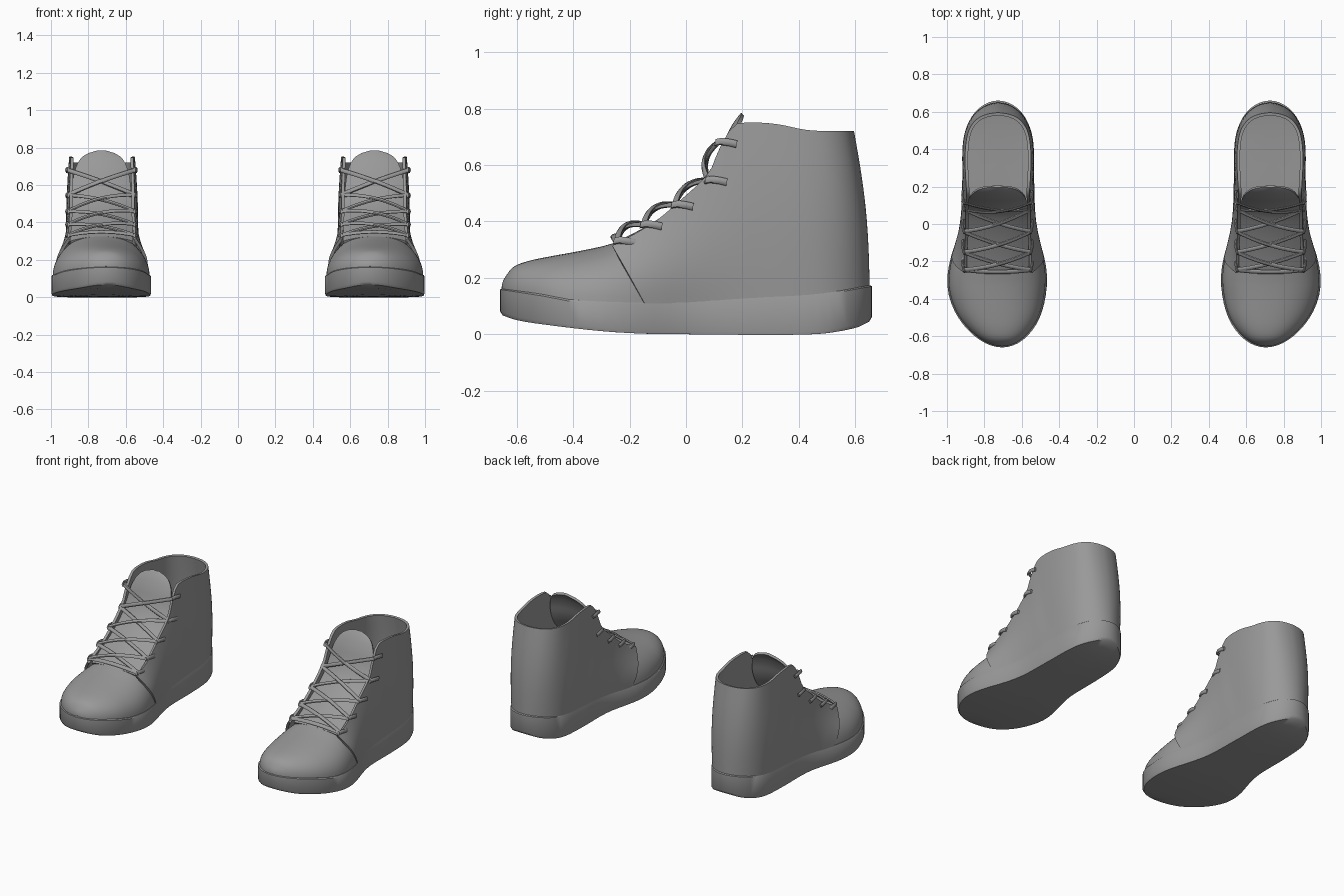
import bpy, bmesh, math
from mathutils import Vector

if "Cube" in bpy.data.objects:
    bpy.data.objects.remove(bpy.data.objects["Cube"])

grey = bpy.data.materials.new("shoe_grey")
grey.diffuse_color = (0.32, 0.32, 0.32, 1)
grey.use_nodes = True
grey.node_tree.nodes["Principled BSDF"].inputs["Base Color"].default_value = grey.diffuse_color
L = 0.66          # half length of the sole
CX = 0.73         # centre line of one shoe


def spline(table, t, col=1):
    """Smooth interpolation of a column in a table keyed by its first column."""
    n = len(table)
    t = min(max(t, table[0][0]), table[-1][0])
    i = next((k for k in range(n - 1) if t <= table[k + 1][0]), n - 2)

    def slope(k):
        a, b = table[max(k - 1, 0)], table[min(k + 1, n - 1)]
        return (b[col] - a[col]) / (b[0] - a[0])
    h = table[i + 1][0] - table[i][0]
    s = (t - table[i][0]) / h
    return ((2*s**3 - 3*s*s + 1) * table[i][col] + (s**3 - 2*s*s + s) * h * slope(i)
            + (3*s*s - 2*s**3) * table[i + 1][col] + (s**3 - s*s) * h * slope(i + 1))


def angle(y):
    return math.acos(max(-1, min(1, -y / L)))


def by_angle(table):
    return [(angle(y), v) for y, v in table]


HALF = by_angle([(-.66, 0), (-.6, .14), (-.5, .218), (-.4, .255), (-.3, .267), (-.2, .255),
                 (-.1, .227), (0, .2), (.1, .188), (.3, .185), (.5, .172), (.6, .122), (.66, 0)])
CENTRE = [(-.66, .705), (-.4, .73), (-.2, .73), (0, .726), (.66, .726)]
SOLE_TOP = [(-.66, .165), (-.5, .14), (-.4, .122), (-.15, .112), (0, .117), (.2, .132), (.5, .15), (.66, .176)]
SOLE_LOW = [(-.66, .07), (-.6, .05), (-.5, .034), (-.3, .011), (-.15, .002), (0, 0), (.45, 0), (.6, .022), (.66, .05)]
TOE_TOP = by_angle([(-.66, .165), (-.645, .205), (-.62, .235), (-.57, .255), (-.5, .27), (-.4, .288),
                    (-.3, .308), (-.25, .322), (-.12, .35)])
# top edge of the side panels: position, y, z, half width
RIM = [(0, -.26, .31, .175), (.13, -.12, .39, .17), (.22, -.03, .465, .165), (.31, .08, .57, .165),
       (.37, .12, .66, .163), (.41, .165, .735, .16), (.45, .21, .75, .163), (.55, .32, .745, .168),
       (.65, .42, .725, .165), (.75, .5, .72, .148), (.85, .555, .72, .108), (.93, .58, .72, .055),
       (1, .588, .72, 0)]
# tongue: position, y, z, half width
TONGUE = [(0, -.25, .318, .165), (.15, -.15, .37, .165), (.35, -.03, .445, .163), (.5, .06, .52, .16),
          (.62, .11, .6, .155), (.75, .14, .68, .143), (.87, .17, .74, .115), (.95, .19, .768, .075),
          (1, .2, .78, .02)]
ROWS = [(-.245, .33), (-.15, .388), (-.04, .458), (.08, .545), (.115, .68)]


def outline(a):
    """Point on the sole outline, a = 0 at the toe tip and pi at the heel."""
    y = -L * math.cos(a)
    side = 1 if math.sin(a) >= 0 else -1
    half = max(0, spline(HALF, a if a <= math.pi else 2 * math.pi - a))
    return spline(CENTRE, y) + side * half, y


def finish(name, bm, thickness=0):
    bmesh.ops.remove_doubles(bm, verts=bm.verts, dist=1e-5)
    bmesh.ops.recalc_face_normals(bm, faces=bm.faces)
    mesh = bpy.data.meshes.new(name)
    bm.to_mesh(mesh)
    bm.free()
    mesh.materials.append(grey)
    ob = bpy.data.objects.new(name, mesh)
    bpy.context.collection.objects.link(ob)
    if thickness:
        mod = ob.modifiers.new("thickness", 'SOLIDIFY')
        mod.thickness, mod.offset = thickness, 0
    mod = ob.modifiers.new("other_shoe", 'MIRROR')
    mod.use_mirror_merge = False
    return ob


def grid(bm, rows, closed=False):
    """Skin rows of points with quads."""
    vs = [[bm.verts.new(p) for p in r] for r in rows]
    for r, q in zip(vs, vs[1:]):
        n = len(r)
        for i in range(n if closed else n - 1):
            j = (i + 1) % n
            bm.faces.new((r[i], r[j], q[j], q[i]))
    return vs


# sole: concentric rings over the top, down the wall and across the bottom
def sole_ring(scale, table, lift=0):
    ring = []
    for i in range(72):
        x, y = outline(2 * math.pi * i / 72)
        y *= scale
        ring.append((CX + (x - CX) * scale, y, spline(table, y) + lift))
    return ring


bm = bmesh.new()
rings = [sole_ring(s, SOLE_TOP) for s in (.001, .25, .5, .75, .9, .985)]
rings += [sole_ring(1, SOLE_TOP, -.006), sole_ring(1, SOLE_LOW, .012)]
rings += [sole_ring(s, SOLE_LOW) for s in (.985, .9, .75, .5, .25, .001)]
vs = grid(bm, rings, True)
bm.faces.new(vs[0])
bm.faces.new(vs[-1])
finish("sole", bm)

# toe box: arched sections from the tip back under the side panels
bm = bmesh.new()
rows = []
end = math.acos(.12 / .65)
for k in range(25):
    th = max(.01, end * k / 24)
    y = -.65 * math.cos(th)
    w = spline(HALF, th) * .955
    base = spline(SOLE_TOP, y) - .008
    h = max(.002, spline(TOE_TOP, th) - base)
    row = []
    for i in range(29):
        p = math.pi * i / 28
        c, s = math.cos(p), max(0, math.sin(p))
        row.append((spline(CENTRE, y) + w * math.copysign(abs(c) ** .91, c), y, base + h * s ** .91))
    rows.append(row)
grid(bm, rows)
finish("toe_box", bm, .008)

# side panels: one wrap from the inner eyelets round the heel to the outer eyelets
bm = bmesh.new()
a0 = math.acos(.15 / L)
cols = []
for i in range(81):
    a = a0 + (2 * math.pi - 2 * a0) * i / 80
    u = 1 - abs(a - math.pi) / (math.pi - a0)
    side = 1 if i < 40 else -1
    x, y = outline(a)
    c = spline(CENTRE, y)
    base = Vector((c + (x - c) * .955, y * .975, spline(SOLE_TOP, y) - .008))
    ry, rz, rh = (spline(RIM, u, k) for k in (1, 2, 3))
    rim = Vector((CX - .003 + side * max(0, rh), ry, rz))
    out = Vector((x - c, max(0, y - .45), 0)).normalized()
    bulge = .03 + (.014 - .03) * min(1, u / .3)
    cols.append([base.lerp(rim, v / 12) + out * bulge * math.sin(math.pi * v / 12) for v in range(13)])
grid(bm, cols)
finish("side_panels", bm, .016)

# tongue: curved strip with a rounded tip, its edges tucked under the side panels
bm = bmesh.new()
rows = []
for k in range(25):
    t = k / 24
    y, z, w = (spline(TONGUE, t, j) for j in (1, 2, 3))
    drop = .04 * (1 - .5 * t) * (w / .165)
    rows.append([(CX + w * s / 6, y + drop * .6 * (s / 6) ** 2, z - drop * .6 * (s / 6) ** 2)
                 for s in range(-6, 7)])
grid(bm, rows)
finish("tongue", bm, .014)

# laces: flat oval ribbons
bm = bmesh.new()


def ribbon(points, wide, thin):
    ring = [(math.cos(math.pi * i / 4), math.sin(math.pi * i / 4)) for i in range(8)]
    vs = grid(bm, [[Vector(p) + wide * .013 * c + thin * .007 * s for c, s in ring] for p in points], True)
    bm.faces.new(vs[0])
    bm.faces.new(vs[-1])


def lace(start, finish_row, flip, lift):
    (ya, za), (yb, zb) = start, finish_row
    wide = Vector((0, yb - ya, zb - za))
    wide = wide.normalized() if wide.length > .01 else Vector((0, .85, .53))
    thin = Vector((0, -wide.z, wide.y))
    pts = []
    for i in range(17):
        s = i / 8 - 1
        f = (s + 1) / 2
        p = Vector((CX + flip * .182 * s, ya + (yb - ya) * f, za + (zb - za) * f))
        pts.append(p + thin * lift * (1 - s * s))
    ribbon(pts, wide, thin)


lace(ROWS[0], ROWS[0], 1, .022)
for lower, upper in zip(ROWS, ROWS[1:]):
    lace(lower, upper, 1, .024)
    lace(lower, upper, -1, .034)

# lace ends folded back over the panel edges
for y, z in ROWS:
    for side in (1, -1):
        pts = [(CX + side * x, y + d, z + e) for x, d, e in
               ((.176, -.012, 0), (.183, .01, .004), (.187, .04, 0), (.184, .065, -.006))]
        ribbon(pts, Vector((0, .2, .98)), Vector((side, 0, 0)))
finish("laces", bm)

# bake the modifiers, then smooth with sharp edges kept
bpy.ops.object.select_all(action='SELECT')
bpy.context.view_layer.objects.active = bpy.data.objects["sole"]
bpy.ops.object.convert(target='MESH')
bpy.ops.object.shade_smooth_by_angle(angle=math.radians(40))
